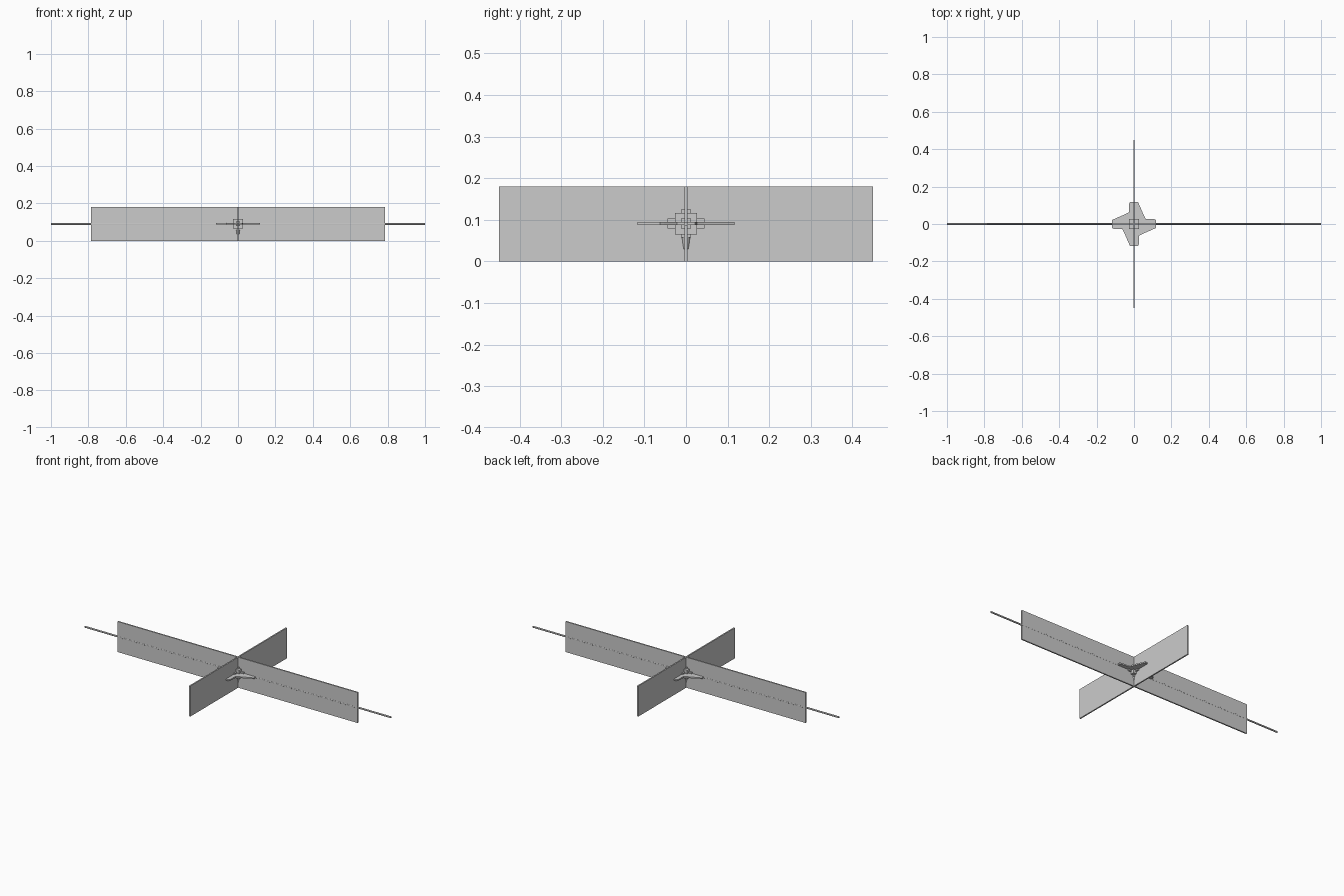
import bpy, bmesh
from math import pi
from mathutils import Vector

if "Cube" in bpy.data.objects:
    bpy.data.objects.remove(bpy.data.objects["Cube"])

ZC = 0.09  # height of the central axis


def box(name, size, loc):
    bm = bmesh.new()
    bmesh.ops.create_cube(bm, size=1)
    bmesh.ops.scale(bm, vec=size, verts=bm.verts)
    bmesh.ops.translate(bm, vec=loc, verts=bm.verts)
    return finish(name, bm)


def finish(name, bm):
    me = bpy.data.meshes.new(name)
    bm.to_mesh(me)
    bm.free()
    ob = bpy.data.objects.new(name, me)
    bpy.context.collection.objects.link(ob)
    return ob


# Crossed upright panels
box("long_panel", (1.57, 0.008, 0.18), (0, 0, ZC))
box("short_panel", (0.008, 0.90, 0.18), (0, 0, ZC))

# Thin rod through the long panel
bpy.ops.mesh.primitive_cylinder_add(vertices=12, radius=0.005, depth=2.0,
                                    location=(0, 0, ZC), rotation=(0, pi / 2, 0))
bpy.context.object.name = "long_rod"
bpy.ops.object.shade_smooth_by_angle()

# Central hub with a smaller stub on every side
box("hub", (0.052, 0.052, 0.052), (0, 0, ZC + 0.001))
for axis in range(3):
    size = [0.024, 0.024, 0.024]
    size[axis] = 0.068 if axis == 2 else 0.09
    box("hub_stub_" + "xyz"[axis], size, (0, 0, ZC + 0.001))

# Flat cross plate with stepped arms, one quarter outline turned four times
quarter = [(0.117, -0.022), (0.117, 0.022), (0.107, 0.026), (0.062, 0.028), (0.053, 0.045)]
bm = bmesh.new()
pts = []
for turn in range(4):
    for x, y in quarter:
        for _ in range(turn):
            x, y = -y, x
        pts.append(bm.verts.new((x, y, ZC - 0.003)))
face = bm.faces.new(pts)
ext = bmesh.ops.extrude_face_region(bm, geom=[face])
bmesh.ops.translate(bm, vec=Vector((0, 0, 0.008)),
                    verts=[v for v in ext["geom"] if isinstance(v, bmesh.types.BMVert)])
bmesh.ops.recalc_face_normals(bm, faces=bm.faces)
finish("cross_plate", bm)

# Tapered nozzle under the hub
bpy.ops.mesh.primitive_cone_add(vertices=12, radius1=0.007, radius2=0.012, depth=0.036,
                                location=(0, 0, 0.048))
bpy.context.object.name = "lower_nozzle"
bpy.ops.object.shade_smooth_by_angle()
